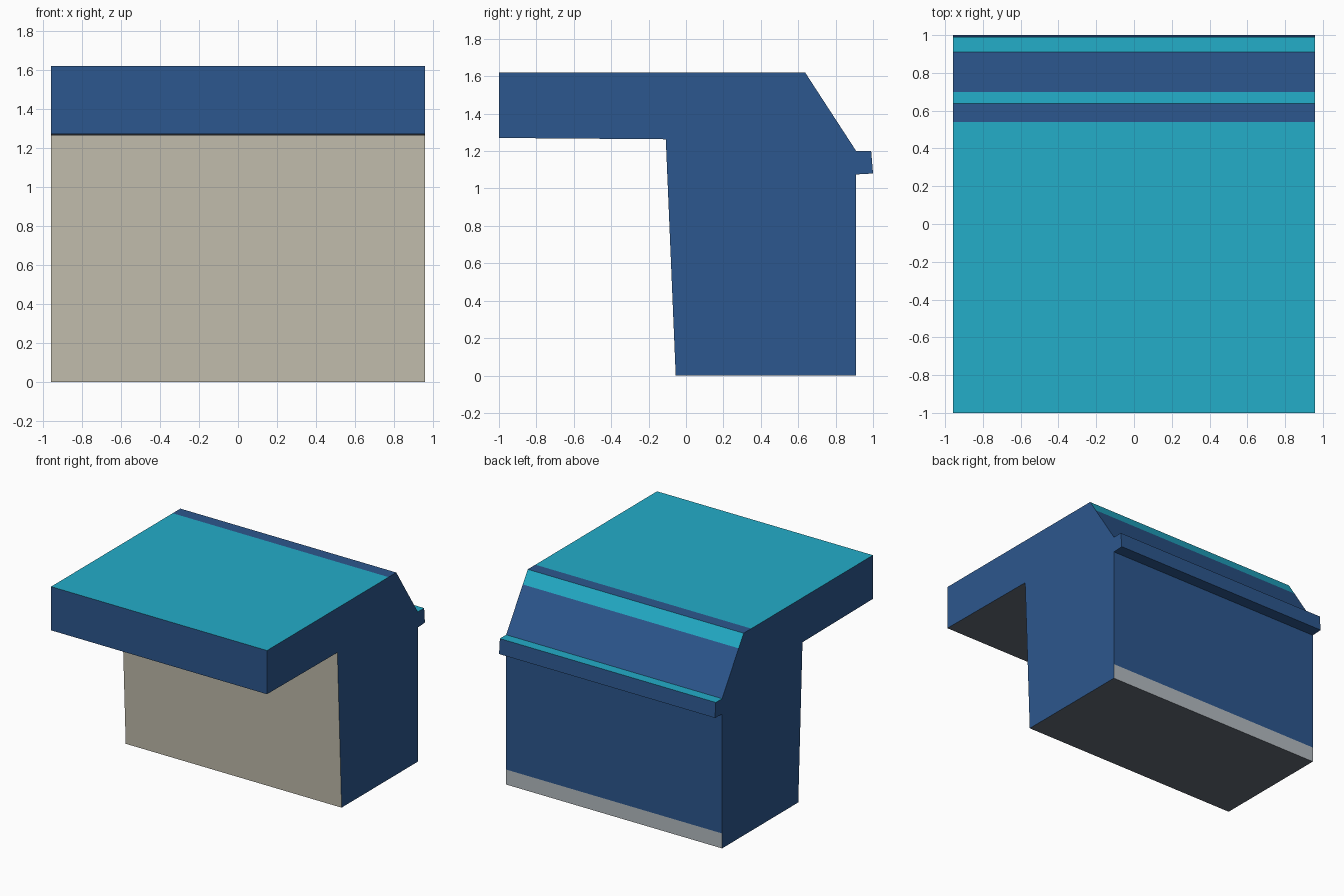
import bpy, bmesh

if "Cube" in bpy.data.objects:
    bpy.data.objects.remove(bpy.data.objects["Cube"])

HALF_WIDTH = 0.957


def material(name, rgb):
    # convert 0-255 display colour to linear
    lin = [(c / 255 / 12.92) if c < 10 else ((c / 255 + 0.055) / 1.055) ** 2.4 for c in rgb]
    m = bpy.data.materials.new(name)
    m.diffuse_color = (*lin, 1)
    m.use_nodes = True
    m.node_tree.nodes["Principled BSDF"].inputs["Base Color"].default_value = m.diffuse_color
    return m


mats = {
    "blue": material("blue paint", (44, 87, 142)),
    "cyan": material("cyan panel", (35, 173, 201)),
    "beige": material("beige wall", (196, 192, 175)),
    "grey": material("light grey trim", (180, 187, 193)),
    "dark": material("dark underside", (98, 106, 118)),
}
names = list(mats)

# Side profile (y, z), each with the colour of the strip running to the next point
profile = [
    (-1.0, 1.27, "blue"),     # front edge of the overhang
    (-1.0, 1.62, "cyan"),     # roof
    (0.54, 1.62, "blue"),     # roof border
    (0.637, 1.62, "cyan"),    # stripe at top of the slope
    (0.70, 1.523, "blue"),    # slope
    (0.91, 1.20, "cyan"),     # ledge top
    (0.99, 1.20, "blue"),     # ledge back
    (1.0, 1.08, "blue"),      # ledge underside
    (0.91, 1.075, "blue"),    # back wall
    (0.91, 0.12, "grey"),     # back base trim
    (0.91, 0.0, "dark"),      # base
    (-0.055, 0.0, "beige"),   # recessed front wall
    (-0.108, 1.263, "dark"),  # overhang underside
]

bm = bmesh.new()
left, right = ([bm.verts.new((x, y, z)) for y, z, _ in profile]
               for x in (-HALF_WIDTH, HALF_WIDTH))

# Side walls
for ring in (left, right):
    bm.faces.new(ring).material_index = names.index("blue")

# Coloured strips across the width
for i, (_, _, colour) in enumerate(profile):
    j = (i + 1) % len(profile)
    face = bm.faces.new((left[i], left[j], right[j], right[i]))
    face.material_index = names.index(colour)

bmesh.ops.recalc_face_normals(bm, faces=bm.faces)
bmesh.ops.triangulate(bm, faces=[f for f in bm.faces if len(f.verts) > 4])

mesh = bpy.data.meshes.new("overhanging_body")
bm.to_mesh(mesh)
bm.free()
for m in mats.values():
    mesh.materials.append(m)
bpy.context.collection.objects.link(bpy.data.objects.new("overhanging_body", mesh))
